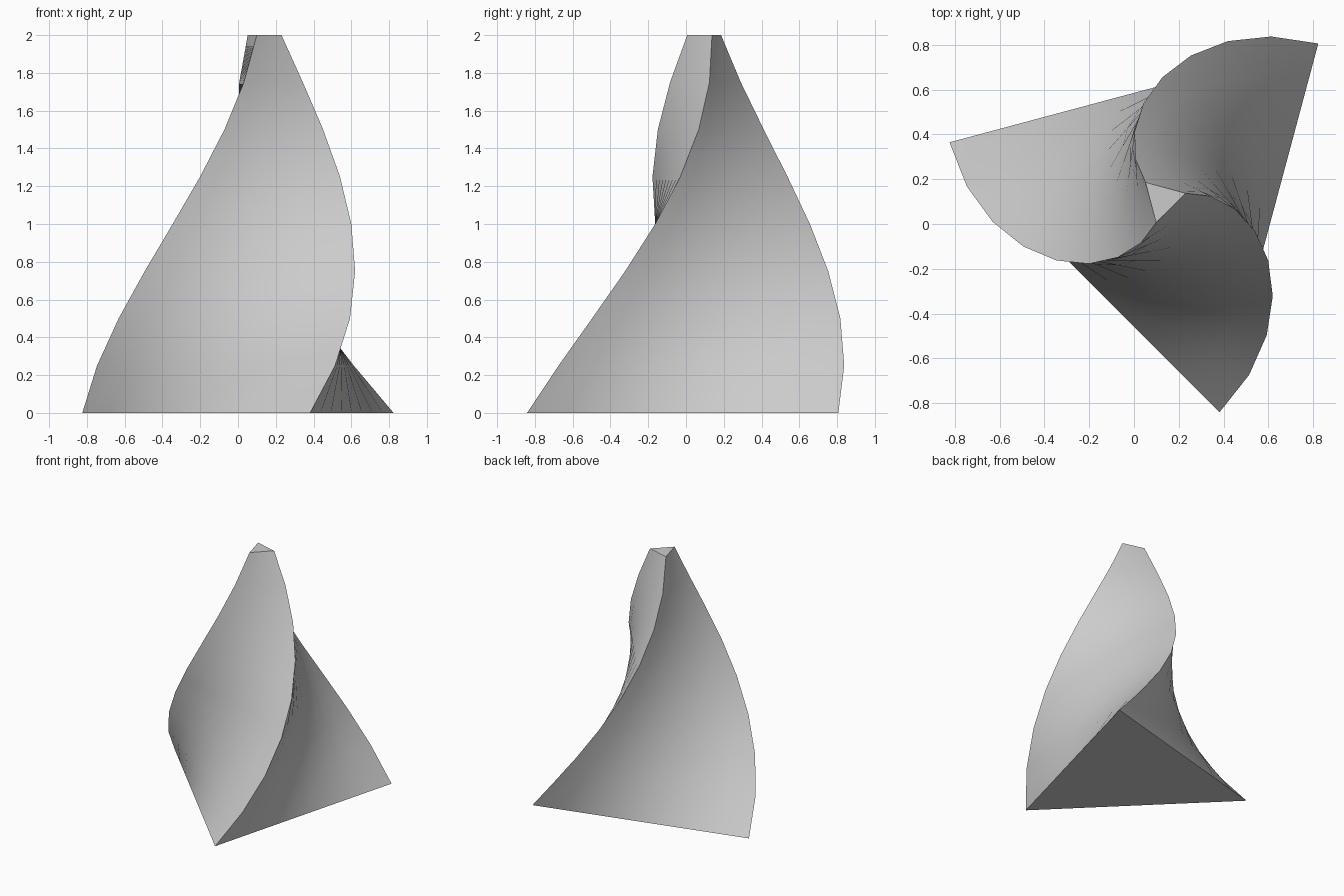
import bpy, bmesh, math

if "Cube" in bpy.data.objects:
    bpy.data.objects.remove(bpy.data.objects["Cube"])

SIDES, COLS, ROWS = 3, 8, 8          # triangle section, subdivisions per side, height steps
HEIGHT, R_BASE, R_TOP = 2.0, 0.985, 0.107
START, TWIST = math.radians(45), math.radians(90)
CX, CY = 0.127, 0.11                 # axis of the twist

grey = bpy.data.materials.new("light grey")
grey.diffuse_color = (0.6, 0.6, 0.6, 1)
grey.use_nodes = True
grey.node_tree.nodes["Principled BSDF"].inputs["Base Color"].default_value = grey.diffuse_color


def ring(bm, t):
    """Triangular cross-section at height fraction t, shrunk and twisted."""
    r = R_BASE + (R_TOP - R_BASE) * t
    corners = [(CX + r * math.cos(a), CY + r * math.sin(a))
               for a in (START + TWIST * t + math.tau * s / SIDES for s in range(SIDES))]
    verts = []
    for s in range(SIDES):
        (x0, y0), (x1, y1) = corners[s], corners[(s + 1) % SIDES]
        for c in range(COLS):
            k = c / COLS
            verts.append(bm.verts.new((x0 + (x1 - x0) * k, y0 + (y1 - y0) * k, HEIGHT * t)))
    return verts


# Twisted, tapering three-sided tower
bm = bmesh.new()
rings = [ring(bm, i / ROWS) for i in range(ROWS + 1)]
n = SIDES * COLS
for low, high in zip(rings, rings[1:]):
    for i in range(n):
        j = (i + 1) % n
        bm.faces.new((low[i], low[j], high[j], high[i])).smooth = True

# Flat bottom and top
caps = [bm.faces.new(rings[0][::-1]), bm.faces.new(rings[-1])]

# Keep the three spiral ridges and the cap rims sharp
for cap in caps:
    for e in cap.edges:
        e.smooth = False
for low, high in zip(rings, rings[1:]):
    for i in range(0, n, COLS):
        bm.edges.get((low[i], high[i])).smooth = False

mesh = bpy.data.meshes.new("twisted_tower")
bm.to_mesh(mesh)
bm.free()
mesh.materials.append(grey)
bpy.context.collection.objects.link(bpy.data.objects.new("twisted_tower", mesh))
